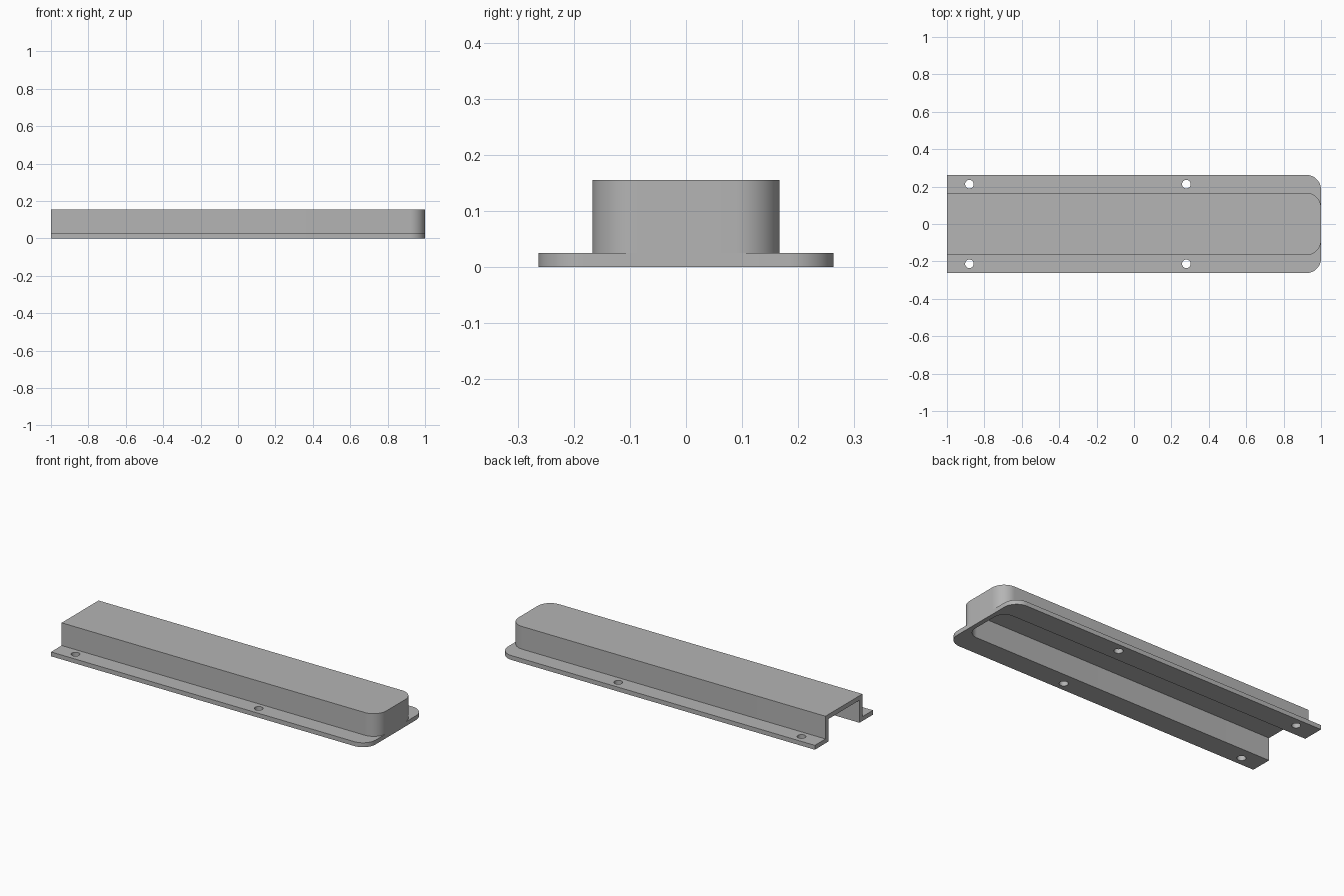
import bpy, bmesh, math

WALL = 0.026
FLANGE_TOP, COVER_TOP = 0.025, 0.155
FLANGE_HALF, COVER_HALF = 0.263, 0.167
CORNER = 0.08

if "Cube" in bpy.data.objects:
    bpy.data.objects.remove(bpy.data.objects["Cube"], do_unlink=True)

GREY = (0.46, 0.46, 0.46, 1)
grey = bpy.data.materials.new("plain grey")
grey.use_nodes = True
grey.diffuse_color = GREY
grey.node_tree.nodes["Principled BSDF"].inputs["Base Color"].default_value = GREY


def rounded_end(x0, x1, half, r, steps=16):
    """Outline, square at x0 and rounded at both x1 corners."""
    pts = [(x0, -half)]
    for sign in (-1, 1):
        for i in range(steps + 1):
            a = math.pi / 2 * (i / steps if sign > 0 else i / steps - 1)
            pts.append((x1 - r + r * math.cos(a), sign * (half - r) + r * math.sin(a)))
    return pts + [(x0, half)]


def circle(x, y, r, steps=32):
    return [(x + r * math.cos(math.tau * i / steps), y + r * math.sin(math.tau * i / steps))
            for i in range(steps)]


def prism(name, outline, z0, z1):
    bm = bmesh.new()
    base = bm.faces.new([bm.verts.new((x, y, z0)) for x, y in outline])
    top = bmesh.ops.extrude_face_region(bm, geom=[base])["geom"]
    bmesh.ops.translate(bm, vec=(0, 0, z1 - z0),
                        verts=[v for v in top if isinstance(v, bmesh.types.BMVert)])
    bmesh.ops.recalc_face_normals(bm, faces=bm.faces)
    mesh = bpy.data.meshes.new(name)
    bm.to_mesh(mesh)
    bm.free()
    mesh.materials.append(grey)
    obj = bpy.data.objects.new(name, mesh)
    bpy.context.collection.objects.link(obj)
    return obj


def cut(obj, cutters):
    for c in cutters:
        mod = obj.modifiers.new("cut", 'BOOLEAN')
        mod.operation, mod.solver, mod.object = 'DIFFERENCE', 'EXACT', c
    bpy.context.view_layer.update()
    result = bpy.data.meshes.new_from_object(
        obj.evaluated_get(bpy.context.evaluated_depsgraph_get()))
    obj.modifiers.clear()
    obj.data = result


# Mounting flange and raised cover
flange = prism("flange", rounded_end(-1, 1, FLANGE_HALF, CORNER), 0, FLANGE_TOP)
cover = prism("cover", rounded_end(-1, 1, COVER_HALF, CORNER), FLANGE_TOP, COVER_TOP)

# Channel open below and at the square end
cavity = prism("cavity_cutter",
               rounded_end(-1.1, 1 - WALL, COVER_HALF - WALL, CORNER - WALL / 2),
               -0.1, COVER_TOP - WALL)

# Screw holes along both sides of the flange
drills = [prism("hole_cutter", circle(x, y, 0.023), -0.1, 0.1)
          for x in (-0.88, 0.28) for y in (-0.213, 0.213)]

cut(flange, [cavity] + drills)
cut(cover, [cavity])
for helper in [cavity] + drills:
    bpy.data.objects.remove(helper, do_unlink=True)

# Smooth rounded corners, sharp edges
bpy.ops.object.select_all(action='DESELECT')
for obj in (flange, cover):
    obj.select_set(True)
bpy.context.view_layer.objects.active = cover
bpy.ops.object.shade_smooth_by_angle(angle=math.radians(30))
